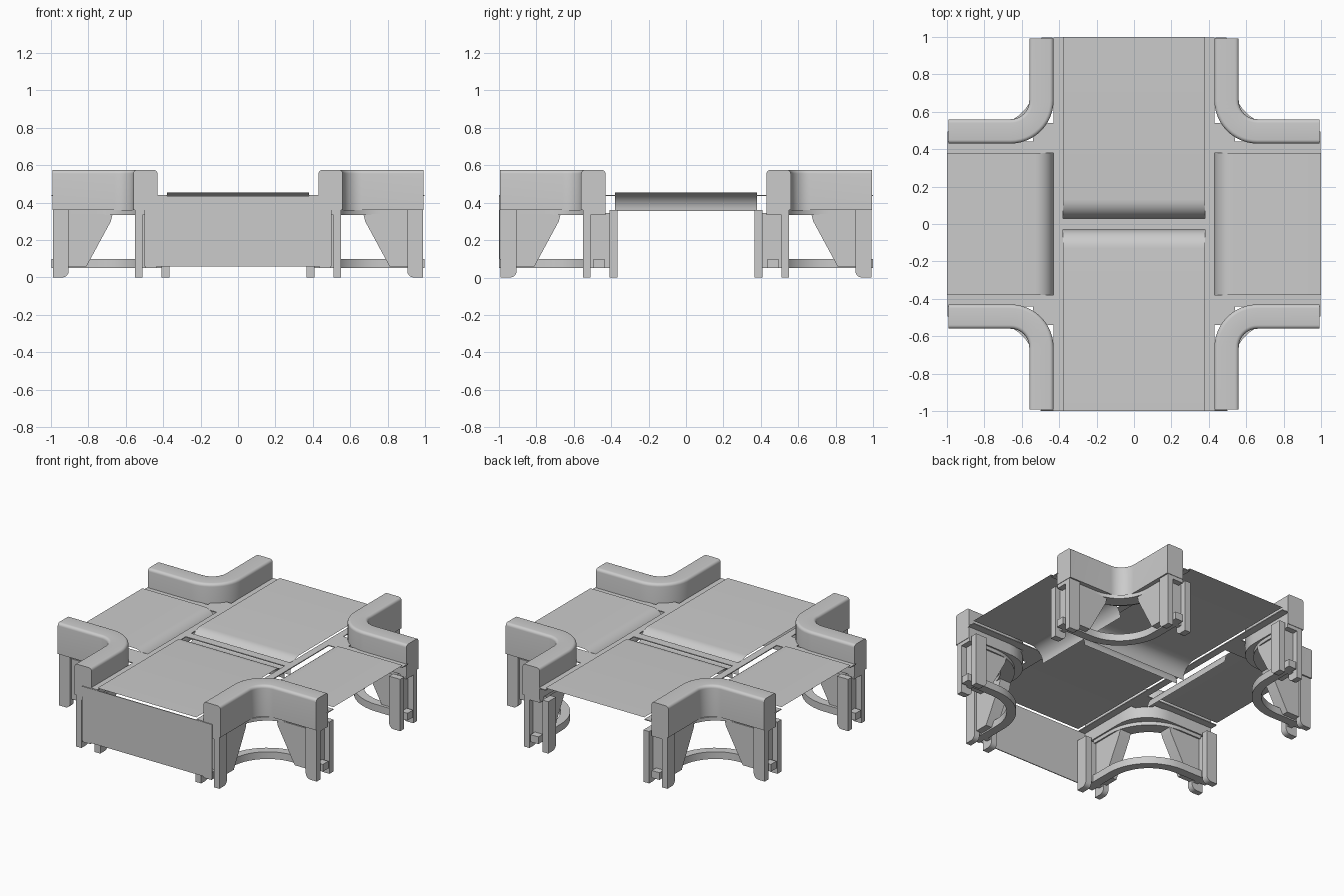
import bpy, bmesh
from math import sin, cos, pi, radians

cube = bpy.data.objects.get("Cube")
if cube:
    bpy.data.objects.remove(cube)

grey = bpy.data.materials.new("light grey")
grey.use_nodes = True
GREY = (0.6, 0.6, 0.6, 1)
grey.diffuse_color = GREY
grey.node_tree.nodes["Principled BSDF"].inputs["Base Color"].default_value = GREY


def finish(name, bm, mirror=(False, False), solid=True):
    if solid:
        bmesh.ops.recalc_face_normals(bm, faces=bm.faces)
    mesh = bpy.data.meshes.new(name)
    bm.to_mesh(mesh)
    bm.free()
    mesh.materials.append(grey)
    for p in mesh.polygons:
        p.use_smooth = True
    mesh.set_sharp_from_angle(angle=radians(35))
    ob = bpy.data.objects.new(name, mesh)
    bpy.context.scene.collection.objects.link(ob)
    if any(mirror):
        mod = ob.modifiers.new("mirror", "MIRROR")
        mod.use_axis = (mirror[0], mirror[1], False)
        mod.use_mirror_merge = False
    return ob


def prism(name, outline, lo, hi, swap=False, mirror=(True, True)):
    """Extrude an (along, z) outline across an arm; swap turns it to the y arm."""
    bm = bmesh.new()
    put = lambda a, c, z: bm.verts.new((c, a, z) if swap else (a, c, z))
    near = [put(a, lo, z) for a, z in outline]
    far = [put(a, hi, z) for a, z in outline]
    bm.faces.new(near)
    bm.faces.new(far[::-1])
    n = len(outline)
    for i in range(n):
        j = (i + 1) % n
        bm.faces.new((near[i], far[i], far[j], near[j]))
    return finish(name, bm, mirror)


def box(name, a0, a1, c0, c1, z0, z1, swap=False, mirror=(True, True)):
    return prism(name, [(a0, z0), (a1, z0), (a1, z1), (a0, z1)], c0, c1, swap, mirror)


def corner_sweep(name, profile, centre, end, steps=12):
    """Sweep a closed (radius, z) profile round a corner with straight ends."""
    bm = bmesh.new()
    stations = [lambda r: (centre - r, end)]
    for i in range(steps + 1):
        t = pi / 2 * i / steps
        stations.append(lambda r, t=t: (centre - r * cos(t), centre - r * sin(t)))
    stations.append(lambda r: (end, centre - r))
    rings = [[bm.verts.new((*at(r), z)) for r, z in profile] for at in stations]
    n = len(profile)
    for a, b in zip(rings, rings[1:]):
        for i in range(n):
            j = (i + 1) % n
            bm.faces.new((a[i], a[j], b[j], b[i]))
    bm.faces.new(rings[0])
    bm.faces.new(rings[-1][::-1])
    return finish(name, bm, (True, True))


def band(r0, r1, z0, z1):
    return [(r0, z0), (r1, z0), (r1, z1), (r0, z1)]


def rounded_top(r0, r1, z0, z1, rad, steps=5):
    pts = [(r0, z0), (r1, z0)]
    for cx, start in ((r1 - rad, 0), (r0 + rad, pi / 2)):
        for i in range(steps + 1):
            t = start + pi / 2 * i / steps
            pts.append((cx + rad * cos(t), z1 - rad + rad * sin(t)))
    return pts


def belt(name, start, swap, half=0.38, top=0.455, rad=0.1, steps=10):
    """Thin sheet running to the arm end, rolled down at its inner edge."""
    path = [(1.0, top)]
    for i in range(steps + 1):
        t = pi / 2 * i / steps
        path.append((start + rad - rad * sin(t), top - rad + rad * cos(t)))
    bm = bmesh.new()
    put = lambda a, c, z: bm.verts.new((c, a, z) if swap else (a, c, z))
    rows = [[put(a, c, z) for c in (-half, half)] for a, z in path]
    for p, q in zip(rows, rows[1:]):
        f = (p[0], p[1], q[1], q[0])
        bm.faces.new(f[::-1] if swap else f)
    return finish(name, bm, (not swap, swap), solid=False)


# Belts on the four arms
belt("long_belt", 0.03, True)
belt("side_belt", 0.43, False)

# Deck strips beside and between the belts
box("long_deck_strip", -0.998, 0.998, 0.38, 0.43, 0.436, 0.442, True, (True, False))
box("side_deck_strip", 0.43, 0.998, 0.38, 0.44, 0.436, 0.442)
box("corner_deck", 0.43, 0.54, 0.43, 0.54, 0.436, 0.442)
box("centre_deck_strip", -0.38, 0.38, -0.03, 0.03, 0.436, 0.442, mirror=(False, False))

# Front closing panel
box("front_panel", -0.5, 0.5, -1.0, -0.994, 0.06, 0.436, mirror=(False, False))

# Corner guard rails, the lip under them and the lower rings
corner_sweep("guard_rail", rounded_top(0.1, 0.23, 0.36, 0.575, 0.02), 0.66, 0.993)
corner_sweep("rail_lip", band(0.23, 0.32, 0.335, 0.36), 0.76, 0.92)
corner_sweep("lower_ring", band(0.27, 0.33, 0.05, 0.1), 0.76, 0.93)

# Legs: two flanges, web, brace and pegs at the end of each arm
foot = [(0.99, 0.36), (0.99, 0.0)]
foot += [(0.94 - 0.035 * sin(t), 0.035 - 0.035 * cos(t))
         for t in (pi / 8 * i for i in range(5))]
foot += [(0.905, 0.36)]
brace = [(0.91, 0.06), (0.81, 0.06), (0.68, 0.3), (0.67, 0.34), (0.91, 0.34)]
for arm, swap in (("side", False), ("long", True)):
    prism(arm + "_outer_leg", foot, 0.51, 0.55, swap)
    prism(arm + "_inner_leg", foot, 0.365, 0.41, swap)
    prism(arm + "_brace", brace, 0.45, 0.535, swap)
    box(arm + "_leg_web", 0.915, 0.95, 0.405, 0.515, 0.05, 0.345, swap)
    box(arm + "_lower_peg", 0.945, 0.998, 0.435, 0.495, 0.05, 0.1, swap)
    box(arm + "_upper_peg", 0.945, 0.99, 0.43, 0.51, 0.335, 0.365, swap)
